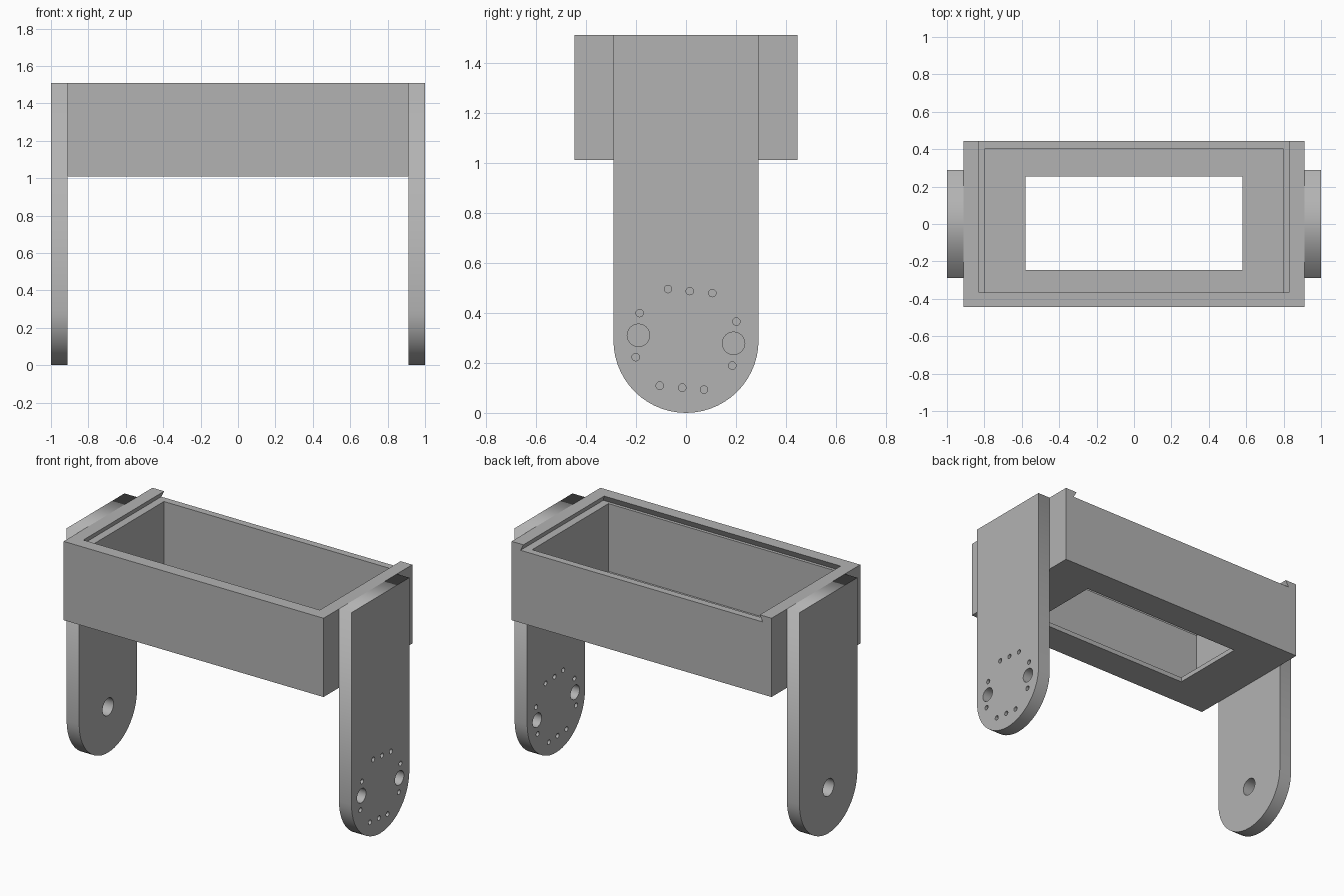
import bpy
import math
from math import pi, cos, sin

if "Cube" in bpy.data.objects:
    bpy.data.objects.remove(bpy.data.objects["Cube"], do_unlink=True)

GREY = (0.45, 0.45, 0.45, 1)
grey = bpy.data.materials.new("plain grey")
grey.use_nodes = True
grey.diffuse_color = GREY
grey.node_tree.nodes["Principled BSDF"].inputs["Base Color"].default_value = GREY

TOP, BASE = 1.51, 1.01
TRAY_X, TRAY_Y = 0.912, 0.445
LEG_R = 0.29


def add_object(name, data):
    obj = bpy.data.objects.new(name, data)
    bpy.context.scene.collection.objects.link(obj)
    return obj


def prism(name, low, high):
    """Six-sided solid between two rectangles given as (x, y0, y1, z)."""
    verts = []
    for x, y0, y1, z in (low, high):
        verts += [(-x, y0, z), (x, y0, z), (x, y1, z), (-x, y1, z)]
    faces = [(3, 2, 1, 0), (4, 5, 6, 7)]
    faces += [(i, (i + 1) % 4, (i + 1) % 4 + 4, i + 4) for i in range(4)]
    mesh = bpy.data.meshes.new(name)
    mesh.from_pydata(verts, [], faces)
    return add_object(name, mesh)


def box(name, x, y0, y1, z0, z1):
    return prism(name, (x, y0, y1, z0), (x, y0, y1, z1))


def bake(obj):
    """Replace the object by its evaluated mesh."""
    graph = bpy.context.evaluated_depsgraph_get()
    mesh = bpy.data.meshes.new_from_object(obj.evaluated_get(graph))
    mesh.materials.clear()
    mesh.materials.append(grey)
    name, matrix = obj.name, obj.matrix_world.copy()
    bpy.data.objects.remove(obj, do_unlink=True)
    mesh.transform(matrix)
    return add_object(name, mesh)


def arc(y, z, r, start, end, count):
    step = (end - start) / count
    return [(y + r * cos(start + i * step), z + r * sin(start + i * step))
            for i in range(count + 1)]


def leg(name, x0, x1, holes):
    """Round-ended plate in the y-z plane, pierced by (y, z, radius) holes."""
    curve = bpy.data.curves.new(name, "CURVE")
    curve.dimensions = "2D"
    curve.fill_mode = "BOTH"
    curve.extrude = (x1 - x0) / 2
    loops = [arc(0, LEG_R, LEG_R, pi, 2 * pi, 28) + [(LEG_R, TOP), (-LEG_R, TOP)]]
    loops += [arc(y, z, r, 0, 2 * pi, 24)[:-1] for y, z, r in holes]
    for loop in loops:
        spline = curve.splines.new("POLY")
        spline.points.add(len(loop) - 1)
        for point, (y, z) in zip(spline.points, loop):
            point.co = (y, z, 0, 1)
        spline.use_cyclic_u = True
    obj = add_object(name, curve)
    obj.rotation_euler = (pi / 2, 0, pi / 2)
    obj.location.x = (x0 + x1) / 2
    bpy.context.view_layer.update()
    return bake(obj)


# Tray: block with pocket, floor window and dovetail lid slot open at the back
tray = box("tray", TRAY_X, -TRAY_Y, TRAY_Y, BASE, TOP)
cutters = [
    box("pocket_cutter", 0.80, -0.365, 0.40, BASE + 0.03, TOP + 0.1),
    box("window_cutter", 0.58, -0.245, 0.255, BASE - 0.1, BASE + 0.1),
    prism("lid_slot_cutter", (0.85, -0.385, 0.6, TOP - 0.04),
          (0.82, -0.355, 0.6, TOP + 0.02)),
]
for cutter in cutters:
    cutter.hide_render = True
    cut = tray.modifiers.new(cutter.name, "BOOLEAN")
    cut.operation = "DIFFERENCE"
    cut.solver = "EXACT"
    cut.object = cutter
bpy.context.view_layer.update()
bake(tray)
for cutter in cutters:
    bpy.data.objects.remove(cutter, do_unlink=True)

# Left leg: servo-horn pattern, symmetric by a half turn about the pivot
half = [(-0.19, 0.31, 0.045), (-0.072, 0.495, 0.015), (0.015, 0.487, 0.015),
        (0.105, 0.479, 0.015), (-0.185, 0.399, 0.015), (-0.201, 0.223, 0.015)]
pattern = half + [(-y, 2 * 0.294 - z, r) for y, z, r in half]
leg("left_leg", TRAY_X, 1.0, pattern)

# Right leg: single pivot hole
leg("right_leg", -1.0, -TRAY_X, [(0, LEG_R, 0.055)])
